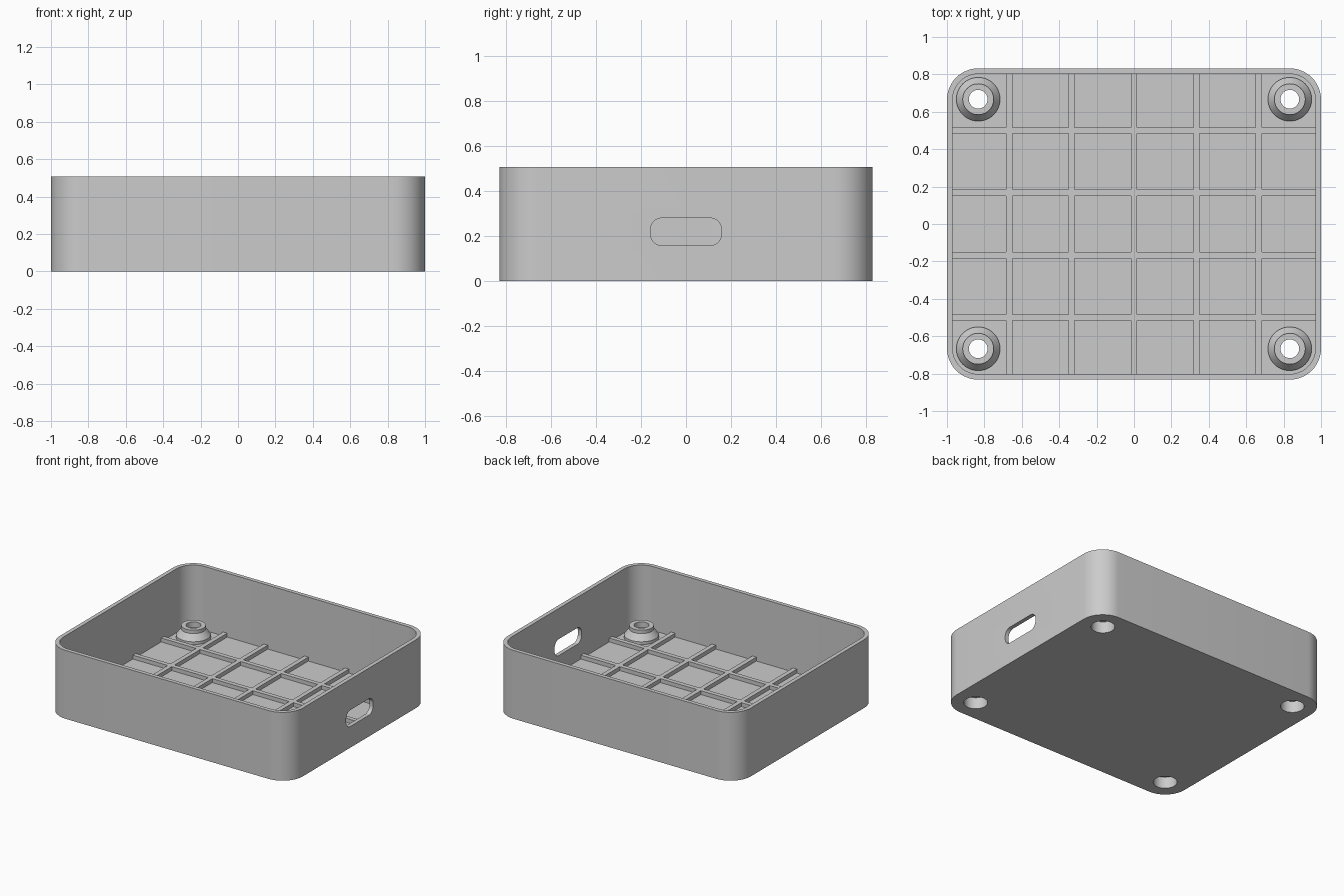
import bpy, bmesh, math

if "Cube" in bpy.data.objects:
    bpy.data.objects.remove(bpy.data.objects["Cube"])

HX, HY, H = 1.0, 0.832, 0.508      # outer half sizes and height
WALL, FLOOR, RIB_TOP = 0.03, 0.033, 0.062
RIB = 0.033                         # rib width

grey = bpy.data.materials.new("light grey plastic")
grey.diffuse_color = (0.6, 0.6, 0.6, 1)
grey.use_nodes = True
grey.node_tree.nodes["Principled BSDF"].inputs["Base Color"].default_value = grey.diffuse_color


def rounded_rect(hx, hy, r, n=12):
    pts = []
    for k, (sx, sy) in enumerate([(1, 1), (-1, 1), (-1, -1), (1, -1)]):
        for i in range(n + 1):
            a = math.pi / 2 * (k + i / n)
            pts.append((sx * (hx - r) + r * math.cos(a), sy * (hy - r) + r * math.sin(a)))
    return pts


def finish(name, bm):
    bmesh.ops.recalc_face_normals(bm, faces=bm.faces[:])
    me = bpy.data.meshes.new(name)
    bm.to_mesh(me)
    bm.free()
    me.materials.append(grey)
    ob = bpy.data.objects.new(name, me)
    bpy.context.collection.objects.link(ob)
    return ob


def extrude(name, pts, depth, place):
    """Prism: place(u, v, w) maps the outline and the two depths into space."""
    bm = bmesh.new()
    a, b = [[bm.verts.new(place(u, v, w)) for u, v in pts] for w in depth]
    bm.faces.new(a)
    bm.faces.new(b)
    n = len(pts)
    for i in range(n):
        j = (i + 1) % n
        bm.faces.new((a[i], a[j], b[j], b[i]))
    return finish(name, bm)


def lathe(name, profile, x, y, n=48):
    """Closed (radius, height) ring profile turned about a vertical axis."""
    bm = bmesh.new()
    rings = [[bm.verts.new((x + r * math.cos(math.tau * i / n),
                            y + r * math.sin(math.tau * i / n), z)) for i in range(n)]
             for r, z in profile]
    for k, p in enumerate(rings):
        q = rings[(k + 1) % len(rings)]
        for i in range(n):
            j = (i + 1) % n
            bm.faces.new((p[i], p[j], q[j], q[i]))
    return finish(name, bm)


def select(ob):
    bpy.ops.object.select_all(action='DESELECT')
    ob.select_set(True)
    bpy.context.view_layer.objects.active = ob


def cut(ob, cutter):
    select(ob)
    m = ob.modifiers.new("cut", 'BOOLEAN')
    m.operation, m.solver, m.object = 'DIFFERENCE', 'EXACT', cutter
    bpy.ops.object.modifier_apply(modifier=m.name)
    bpy.data.objects.remove(cutter)


def smooth(ob):
    select(ob)
    bpy.ops.object.shade_smooth_by_angle(angle=math.radians(30))


def upright(u, v, w):
    return (u, v, w)


# Tray: rounded block, hollowed from above
tray = extrude("tray", rounded_rect(HX, HY, 0.167), (0, H), upright)
cut(tray, extrude("cavity", rounded_rect(HX - WALL, HY - WALL, 0.137), (FLOOR, H + 0.1), upright))

# Cable slot through the right wall
cut(tray, extrude("slot_cutter", rounded_rect(0.158, 0.061, 0.05), (HX - 0.1, HX + 0.1),
                  lambda u, v, w: (w, u, v + 0.219)))

# Screw bosses with counterbored holes, one in each corner
BORE, HOLE, FOOT = 0.067, 0.05, 0.117
BORE = 0.08
for sx in (-1, 1):
    for sy in (-1, 1):
        x, y = sx * 0.833, sy * 0.667
        disc = [(x + BORE * math.cos(math.tau * i / 48), y + BORE * math.sin(math.tau * i / 48))
                for i in range(48)]
        cut(tray, extrude("bore_cutter", disc, (-0.1, FLOOR + 0.1), upright))
        boss = lathe("screw_boss", [(BORE, FLOOR), (BORE, 0.085), (HOLE, 0.085), (HOLE, 0.125),
                                    (0.083, 0.125), (0.083, 0.1), (FOOT, 0.055), (FOOT, FLOOR)], x, y)
        smooth(boss)
smooth(tray)


def rib(name, x0, x1, y0, y1):
    extrude(name, [(x0, y0), (x1, y0), (x1, y1), (x0, y1)], (FLOOR, RIB_TOP), upright)


# Floor ribs: long ones across, short pieces between them
rows = [-0.5, -0.167, 0.167, 0.5]
IX, IY, h = HX - WALL, HY - WALL, RIB / 2
for y in rows:
    rib("long_rib", -IX, IX, y - h, y + h)
starts = [-IY] + [y + h for y in rows]
ends = [y - h for y in rows] + [IY]
for k in range(-2, 3):
    for a, b in zip(starts, ends):
        rib("cross_rib", k / 3 - h, k / 3 + h, a, b)
